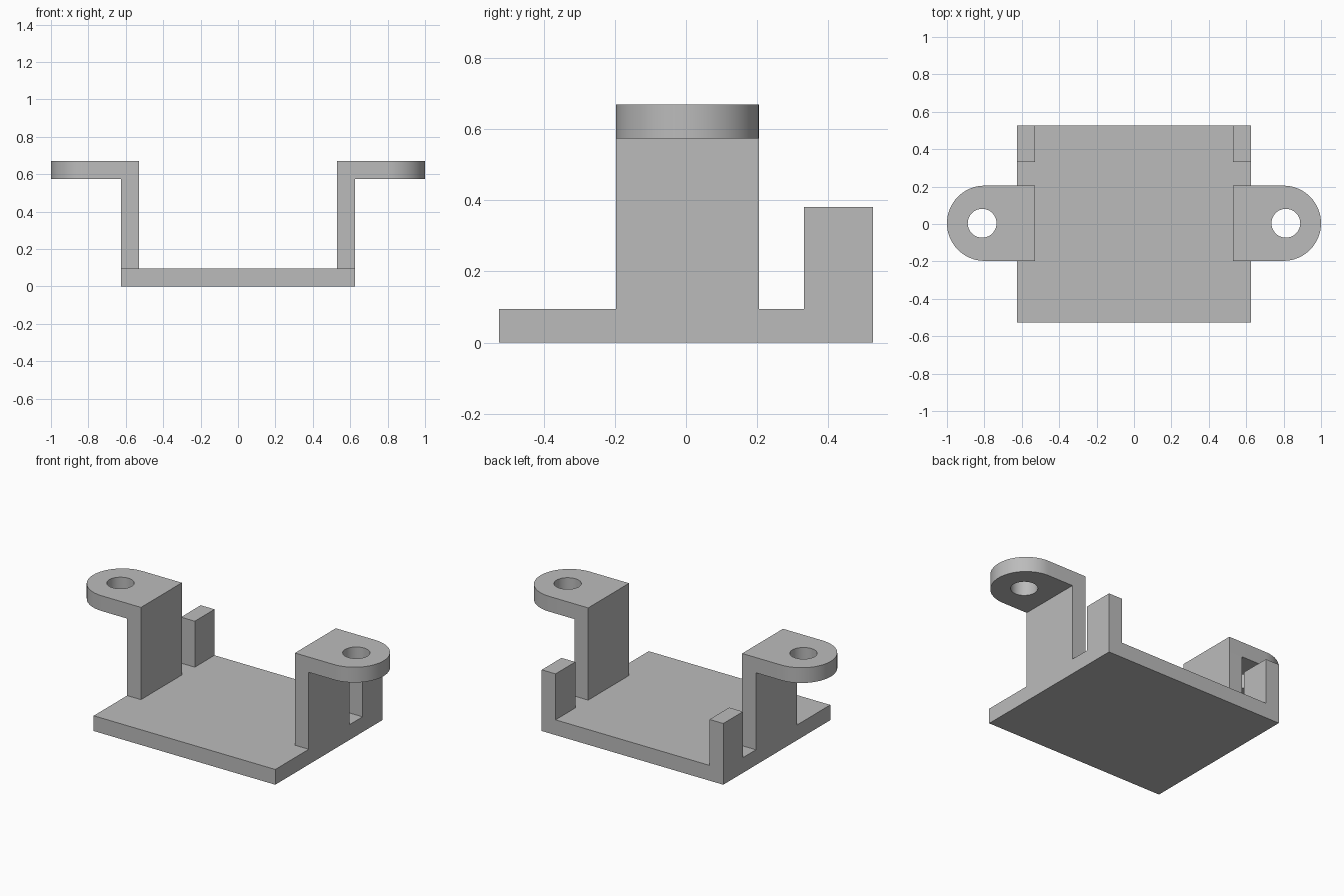
import bpy
import bmesh
from math import cos, sin, pi

cube = bpy.data.objects.get("Cube")
if cube:
    bpy.data.objects.remove(cube, do_unlink=True)

# Single flat colour
GREY = (0.5, 0.5, 0.5, 1)
grey = bpy.data.materials.new("plain grey")
grey.use_nodes = True
grey.diffuse_color = GREY
grey.node_tree.nodes["Principled BSDF"].inputs["Base Color"].default_value = GREY

# Shared measurements
THICK = 0.095
HALF_X, HALF_Y = 0.625, 0.526
INNER_X = HALF_X - THICK
ARM_FRONT, ARM_BACK = -0.197, 0.205
ARM_Y = (ARM_FRONT + ARM_BACK) / 2
RADIUS = (ARM_BACK - ARM_FRONT) / 2
TOP = 0.669
POST_TOP, POST_FRONT = 0.381, 0.332
HOLE_X, HOLE_RADIUS = 0.812, 0.077


def arc(cx, cy, r, start, end, steps):
    """Points along an arc, both ends included."""
    angles = [start + (end - start) * i / steps for i in range(steps + 1)]
    return [(cx + r * cos(a), cy + r * sin(a)) for a in angles]


def plate(name, loops, z0, z1, mirrored=False):
    """Extrude an outline, with optional hole loops, from z0 to z1."""
    bm = bmesh.new()
    for loop in loops:
        verts = [bm.verts.new((x, y, z0)) for x, y in loop]
        for a, b in zip(verts, verts[1:] + verts[:1]):
            bm.edges.new((a, b))
    bmesh.ops.triangle_fill(bm, edges=bm.edges[:], use_beauty=True)
    result = bmesh.ops.extrude_face_region(bm, geom=bm.faces[:], use_keep_orig=True)
    moved = [g for g in result["geom"] if isinstance(g, bmesh.types.BMVert)]
    bmesh.ops.translate(bm, verts=moved, vec=(0, 0, z1 - z0))
    bmesh.ops.recalc_face_normals(bm, faces=bm.faces[:])
    mesh = bpy.data.meshes.new(name)
    bm.to_mesh(mesh)
    bm.free()
    mesh.materials.append(grey)
    obj = bpy.data.objects.new(name, mesh)
    bpy.context.collection.objects.link(obj)
    if mirrored:
        mirror = obj.modifiers.new("mirror", "MIRROR")
        mirror.use_mirror_merge = False
    return obj


def rectangle(x0, x1, y0, y1):
    return [(x0, y0), (x1, y0), (x1, y1), (x0, y1)]


# Floor plate
plate("base_plate", [rectangle(-HALF_X, HALF_X, -HALF_Y, HALF_Y)], 0, THICK)

# Upright arms and short rear corner posts
plate("upright_arms", [rectangle(INNER_X, HALF_X, ARM_FRONT, ARM_BACK)],
      THICK, TOP - THICK, True)
plate("rear_posts", [rectangle(INNER_X, HALF_X, POST_FRONT, HALF_Y)],
      THICK, POST_TOP, True)

# Rounded mounting ears with screw holes
ear = [(INNER_X, ARM_FRONT)]
ear += arc(1 - RADIUS, ARM_Y, RADIUS, -pi / 2, pi / 2, 32)
ear += [(INNER_X, ARM_BACK)]
hole = arc(HOLE_X, ARM_Y, HOLE_RADIUS, 0, 2 * pi, 48)[:-1]
ears = plate("mounting_ears", [ear, hole], TOP - THICK, TOP, True)

# Smooth the round walls while keeping the rims sharp
bpy.ops.object.select_all(action="DESELECT")
ears.select_set(True)
bpy.context.view_layer.objects.active = ears
bpy.ops.object.shade_smooth_by_angle(angle=pi / 6)
